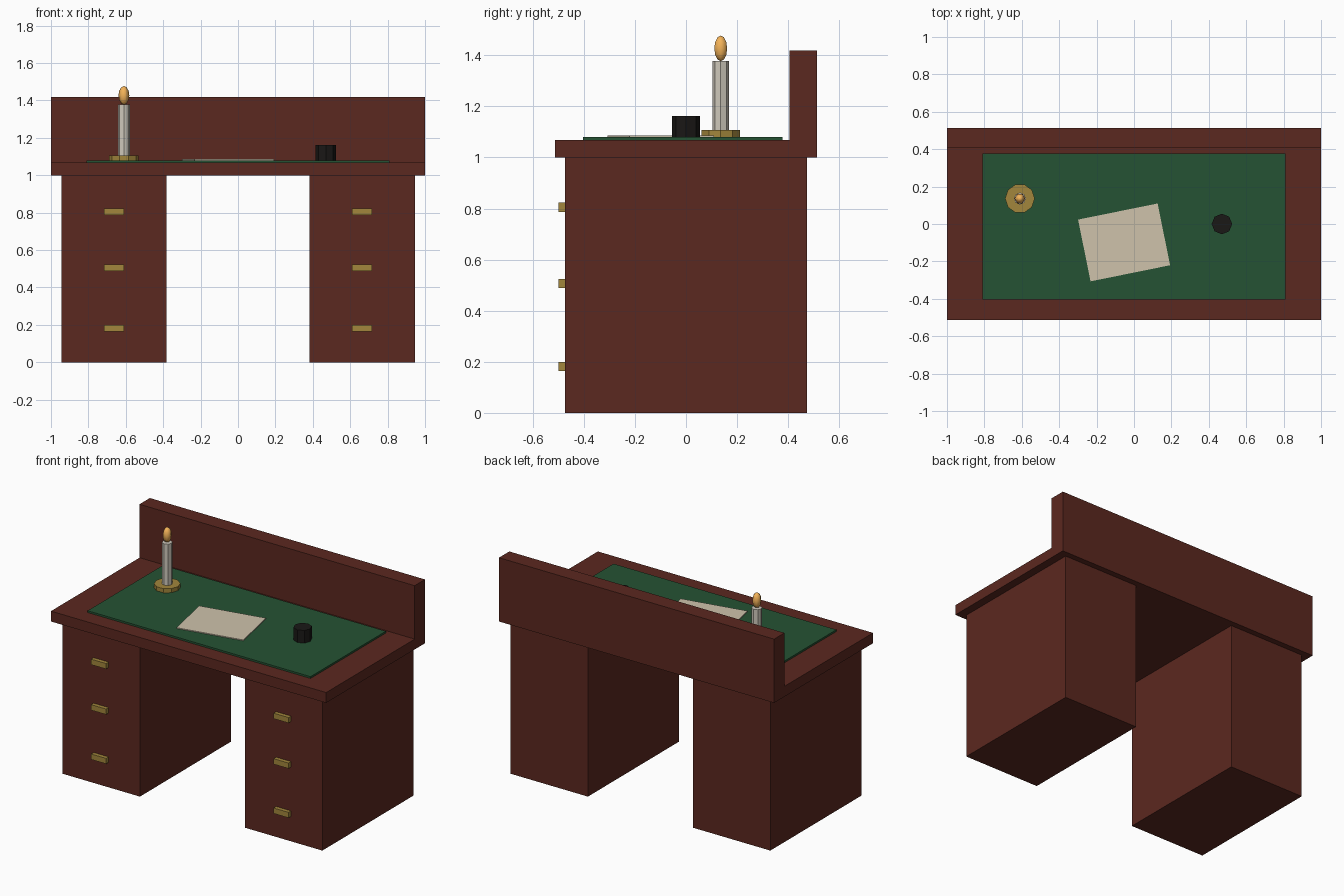
import bpy, bmesh
from math import sin, cos, pi
from mathutils import Matrix

if "Cube" in bpy.data.objects:
    bpy.data.objects.remove(bpy.data.objects["Cube"])


def material(name, r, g, b):
    m = bpy.data.materials.new(name)
    m.diffuse_color = (r, g, b, 1)
    m.use_nodes = True
    m.node_tree.nodes["Principled BSDF"].inputs["Base Color"].default_value = m.diffuse_color
    return m


WOOD = material("mahogany", 0.105, 0.021, 0.014)
BRASS = material("brass", 0.36, 0.24, 0.045)
GREEN = material("baize", 0.018, 0.085, 0.033)
PAPER = material("paper", 0.62, 0.54, 0.41)
WAX = material("wax", 0.62, 0.58, 0.5)
BLACK = material("black", 0.01, 0.009, 0.008)
FLAME = material("flame", 0.9, 0.45, 0.1)


def finish(name, bm, mat):
    bmesh.ops.recalc_face_normals(bm, faces=bm.faces)
    me = bpy.data.meshes.new(name)
    bm.to_mesh(me)
    bm.free()
    me.materials.append(mat)
    ob = bpy.data.objects.new(name, me)
    bpy.context.collection.objects.link(ob)
    return ob


def box(name, x, y, z, mat, turn=0):
    """Box from (min, max) ranges, optionally turned about its own vertical axis."""
    bm = bmesh.new()
    bmesh.ops.create_cube(bm, size=1)
    bmesh.ops.scale(bm, vec=(x[1] - x[0], y[1] - y[0], z[1] - z[0]), verts=bm.verts)
    bmesh.ops.rotate(bm, matrix=Matrix.Rotation(turn, 3, 'Z'), verts=bm.verts)
    ob = finish(name, bm, mat)
    ob.location = (sum(x) / 2, sum(y) / 2, sum(z) / 2)
    return ob


def lathe(name, x, y, profile, sides, mat):
    """Closed turned solid from (radius, z) points; zero radius makes a tip."""
    bm = bmesh.new()
    rings = []
    for r, z in profile:
        n = sides if r > 1e-6 else 1
        rings.append([bm.verts.new((r * cos(2 * pi * i / sides), r * sin(2 * pi * i / sides), z))
                      for i in range(n)])
    for a, b in zip(rings, rings[1:]):
        for i in range(sides):
            j = (i + 1) % sides
            corners = [a[i % len(a)], a[j % len(a)], b[j % len(b)], b[i % len(b)]]
            bm.faces.new(list(dict.fromkeys(corners)))
    for ring in (rings[0], rings[-1]):
        if len(ring) > 1:
            bm.faces.new(ring)
    ob = finish(name, bm, mat)
    ob.location = (x, y, 0)
    return ob


# Desk body
box("desk_top", (-1, 1), (-0.513, 0.513), (1.0, 1.068), WOOD)
box("back_board", (-1, 1), (0.406, 0.513), (1.068, 1.419), WOOD)

# Pedestals with three drawer pulls each
for side, s in (("left", -1), ("right", 1)):
    cx = s * 0.663
    box(side + "_pedestal", (cx - 0.282, cx + 0.282), (-0.474, 0.474), (0, 1.0), WOOD)
    for i, z in enumerate((0.182, 0.506, 0.805)):
        box(f"{side}_drawer_pull_{i + 1}", (cx - 0.054, cx + 0.054),
            (-0.5, -0.47), (z - 0.018, z + 0.018), BRASS)

# Writing surface and sheet
box("writing_mat", (-0.81, 0.81), (-0.404, 0.378), (1.066, 1.08), GREEN)
box("paper_sheet", (-0.27, 0.164), (-0.267, 0.07), (1.079, 1.086), PAPER, 0.2)

# Candle
CX, CY = -0.61, 0.136
lathe("candle_holder", CX, CY, [(0.079, 1.08), (0.079, 1.107)], 10, BRASS)
lathe("candle", CX, CY, [(0.032, 1.106), (0.032, 1.378)], 8, WAX)
flame = lathe("candle_flame", CX, CY,
              [(0.029 * sin(pi * k / 6), 1.427 - 0.05 * cos(pi * k / 6)) for k in range(7)],
              6, FLAME)
for p in flame.data.polygons:
    p.use_smooth = True

# Ink pot
lathe("ink_pot", 0.47, 0.0, [(0.055, 1.08), (0.055, 1.163)], 8, BLACK)
